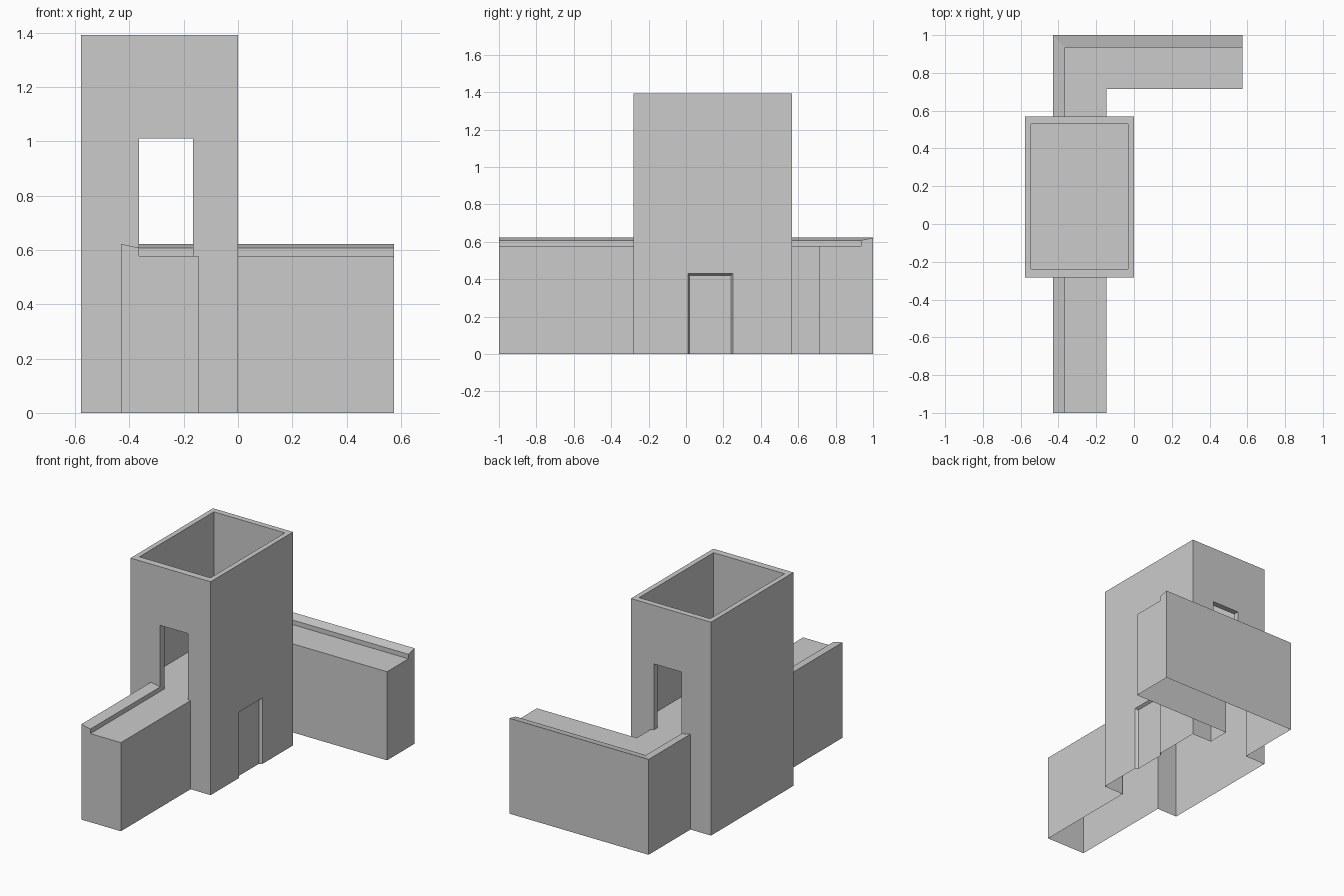
import bpy, bmesh
from mathutils import Vector

if "Cube" in bpy.data.objects:
    bpy.data.objects.remove(bpy.data.objects["Cube"])


def make_object(name, polys):
    """Weld a list of polygons (point lists) into one open-bottomed shell."""
    bm = bmesh.new()
    for poly in polys:
        bm.faces.new([bm.verts.new(p) for p in poly])
    bmesh.ops.remove_doubles(bm, verts=bm.verts, dist=0.0005)
    bmesh.ops.recalc_face_normals(bm, faces=bm.faces)
    mesh = bpy.data.meshes.new(name)
    bm.to_mesh(mesh)
    bm.free()
    obj = bpy.data.objects.new(name, mesh)
    bpy.context.collection.objects.link(obj)
    return obj


# Wall cross-section: distance inward from the outer face, height
WALL = [(0, 0), (0, .622), (.065, .608), (.065, .578), (.285, .578), (.285, 0)]
WALK, TOP = .578, 1.392


def wall(name, path, cap_first):
    """Sweep the wall section along (outer point, inward direction) stations."""
    rings = [[(x + dx * d, y + dy * d, z) for d, z in WALL]
             for (x, y), (dx, dy) in path]
    polys = []
    for a, b in zip(rings, rings[1:]):
        for i in range(len(WALL) - 1):
            polys.append([a[i], a[i + 1], b[i + 1], b[i]])
    polys.append(rings[0] if cap_first else rings[-1])
    return make_object(name, polys)


# Front wall, and the L-shaped back wall with a mitred corner
wall("front_wall", [((-.43, -1), (1, 0)), ((-.43, -.28), (1, 0))], True)
wall("back_wall", [((-.43, .568), (1, 0)), ((-.43, 1), (1, -1)),
                   ((.575, 1), (0, -1))], False)

# Tower: outer and inner limits, doorway and wall opening
X0, X1, Y0, Y1 = -.578, 0, -.282, .568
x0, x1, y0, y1 = -.545, -.033, -.237, .53
D0, D1, DZ = -.365, -.165, 1.01
polys = []

# Front and back walls with doorways
for yo, yi in ((Y0, y0), (Y1, y1)):
    door = [(D0, WALK), (D0, DZ), (D1, DZ), (D1, WALK)]
    outer = [(X0, 0), (-.43, 0), (-.43, WALK)] + door + \
            [(-.145, WALK), (-.145, 0), (X1, 0), (X1, TOP), (X0, TOP)]
    inner = [(x0, WALK)] + door + [(x1, WALK), (x1, TOP), (x0, TOP)]
    polys.append([(x, yo, z) for x, z in outer])
    polys.append([(x, yi, z) for x, z in inner])
    for (xa, za), (xb, zb) in zip(door, door[1:]):
        polys.append([(xa, yo, za), (xb, yo, zb), (xb, yi, zb), (xa, yi, za)])

# Left side and the inner side faces
polys.append([(X0, Y0, 0), (X0, Y1, 0), (X0, Y1, TOP), (X0, Y0, TOP)])
for x in (x0, x1):
    polys.append([(x, y0, WALK), (x, y1, WALK), (x, y1, TOP), (x, y0, TOP)])

# Right side with the shallow ground-level door recess
mouth = [(.01, 0), (.01, .43), (.25, .43), (.25, 0)]
back = [(.02, 0), (.02, .42), (.24, .42), (.24, 0)]
polys.append([(X1, y, z) for y, z in
              [(Y0, 0)] + mouth + [(Y1, 0), (Y1, TOP), (Y0, TOP)]])
polys.append([(X1 - .018, y, z) for y, z in back])
for i in range(3):
    polys.append([(X1, *mouth[i]), (X1, *mouth[i + 1]),
                  (X1 - .018, *back[i + 1]), (X1 - .018, *back[i])])

# Top rim
out = [(X0, Y0), (X1, Y0), (X1, Y1), (X0, Y1)]
inn = [(x0, y0), (x1, y0), (x1, y1), (x0, y1)]
for i in range(4):
    j = (i + 1) % 4
    polys.append([(*out[i], TOP), (*out[j], TOP), (*inn[j], TOP), (*inn[i], TOP)])

# Inner floor with door thresholds
floor = [(x0, y0), (D0, y0), (D0, Y0), (D1, Y0), (D1, y0), (x1, y0),
         (x1, y1), (D1, y1), (D1, Y1), (D0, Y1), (D0, y1), (x0, y1)]
polys.append([(x, y, WALK) for x, y in floor])
make_object("tower", polys)
